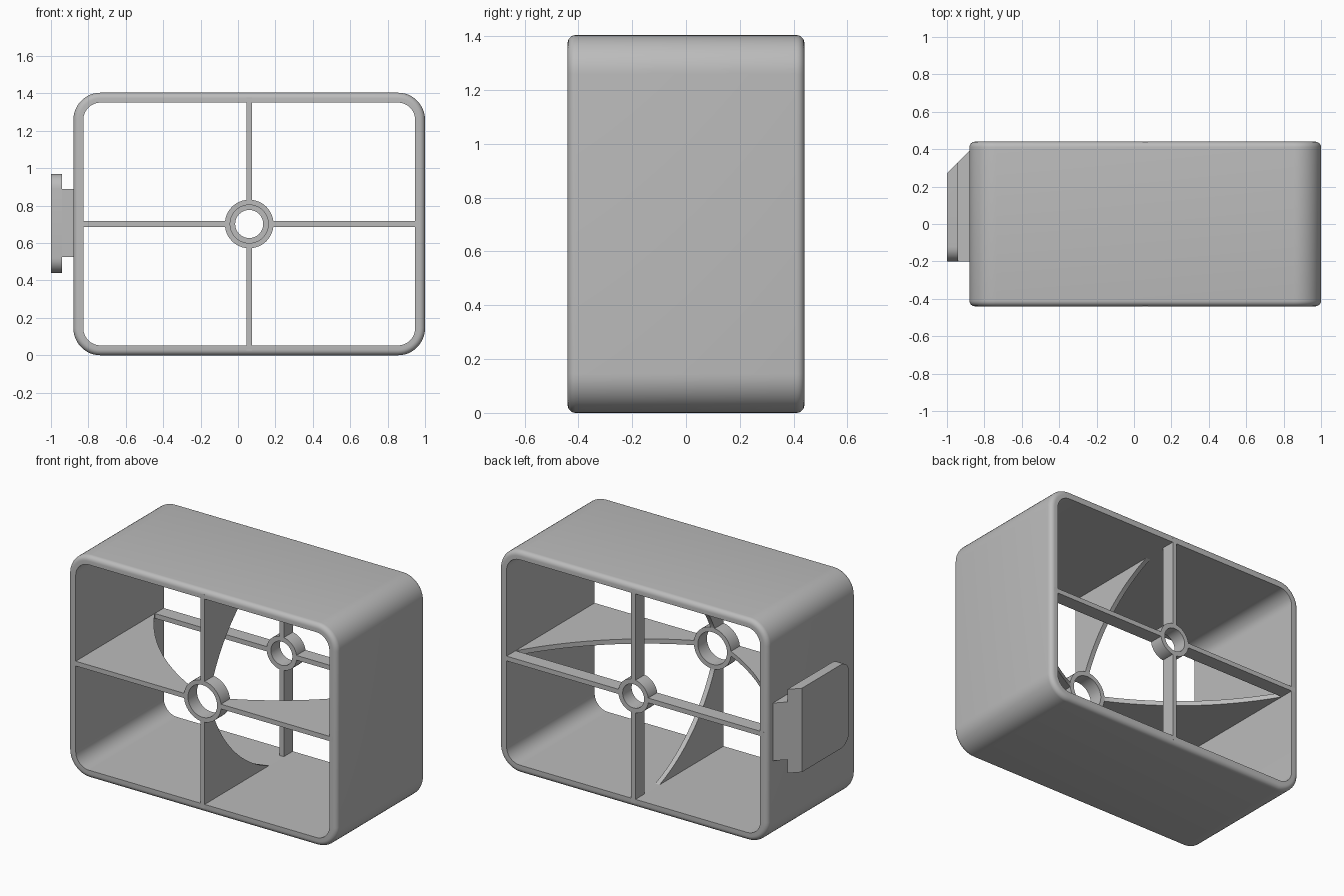
import bpy, bmesh, math
from mathutils import Vector

old = bpy.data.objects.get("Cube")
if old:
    bpy.data.objects.remove(old, do_unlink=True)

grey = bpy.data.materials.new("plain_grey")
grey.use_nodes = True
colour = (0.5, 0.5, 0.5, 1)
grey.diffuse_color = colour
grey.node_tree.nodes["Principled BSDF"].inputs["Base Color"].default_value = colour

HUB_X, HUB_Z = 0.06, 0.702      # axis through the frame
HALF_W, HALF_H, HALF_D = 0.94, 0.702, 0.44
WALL, FILLET, CORNER = 0.053, 0.03, 0.145
RIB_DEPTH, RIB_THICK = 0.09, 0.03


def finish(name, bm):
    bmesh.ops.recalc_face_normals(bm, faces=bm.faces)
    mesh = bpy.data.meshes.new(name)
    bm.to_mesh(mesh)
    bm.free()
    mesh.materials.append(grey)
    obj = bpy.data.objects.new(name, mesh)
    bpy.context.collection.objects.link(obj)
    bpy.ops.object.select_all(action="DESELECT")
    obj.select_set(True)
    bpy.context.view_layer.objects.active = obj
    bpy.ops.object.shade_smooth_by_angle(angle=math.radians(30))
    return obj


def loft(name, rings):
    """Skin a closed sequence of closed rings."""
    bm = bmesh.new()
    rows = [[bm.verts.new(p) for p in ring] for ring in rings]
    for a, b in zip(rows, rows[1:] + rows[:1]):
        for i in range(len(a)):
            j = (i + 1) % len(a)
            bm.faces.new((a[i], a[j], b[j], b[i]))
    return finish(name, bm)


def prism(name, points, offset):
    """Extrude a flat outline along an offset."""
    bm = bmesh.new()
    face = bm.faces.new([bm.verts.new(p) for p in points])
    new = bmesh.ops.extrude_face_region(bm, geom=[face])["geom"]
    bmesh.ops.translate(bm, vec=offset,
                        verts=[v for v in new if isinstance(v, bmesh.types.BMVert)])
    return finish(name, bm)


def rounded_ring(inset, y, steps=12):
    r = CORNER - inset
    ring = []
    for q, (sx, sz) in enumerate(((1, 1), (-1, 1), (-1, -1), (1, -1))):
        for k in range(steps + 1):
            a = (q + k / steps) * math.pi / 2
            ring.append((HUB_X + sx * (HALF_W - CORNER) + r * math.cos(a), y,
                         HUB_Z + sz * (HALF_H - CORNER) + r * math.sin(a)))
    return ring


# Box frame: wall section with rounded outer edges, swept round the opening
arc = [(FILLET * (1 - math.sin(a)), HALF_D - FILLET * (1 - math.cos(a)))
       for a in (k * math.pi / 12 for k in range(7))]
section = [(WALL, HALF_D)] + arc
section += [(t, -y) for t, y in reversed(section)]
loft("box_frame", [rounded_ring(t, y) for t, y in section])


# Hubs: short tubes on the axis
def hub(name, outer, inner, y0, y1, sides=48):
    def ring(r, y):
        return [(HUB_X + r * math.cos(2 * math.pi * k / sides), y,
                 HUB_Z + r * math.sin(2 * math.pi * k / sides)) for k in range(sides)]
    loft(name, [ring(outer, y0), ring(outer, y1), ring(inner, y1), ring(inner, y0)])


FRONT_IN, REAR_IN = -HALF_D + RIB_DEPTH, HALF_D - RIB_DEPTH
hub("front_hub", 0.13, 0.102, -HALF_D, FRONT_IN)
hub("rear_hub", 0.105, 0.075, REAR_IN, HALF_D)


def bowed(p, q, sag, steps=20):
    """Circular arc from p to q, bulging to the right by sag."""
    p, q = Vector(p), Vector(q)
    half = (q - p).length / 2
    radius = (half * half + sag * sag) / (2 * sag)
    along = (q - p).normalized()
    side = Vector((along.y, -along.x))
    centre = (p + q) / 2 - side * (radius - sag)
    span = math.asin(half / radius)
    return [tuple(centre + radius * (side * math.cos(a) + along * math.sin(a)))
            for a in (span * (2 * k / steps - 1) for k in range(steps + 1))]


# Arms: four curved gussets in front and four straight ribs behind
arms = (("left", Vector((1, 0, 0)), HALF_W, REAR_IN),
        ("right", Vector((-1, 0, 0)), HALF_W, REAR_IN),
        ("upper", Vector((0, 0, 1)), HALF_H, 0.2),
        ("lower", Vector((0, 0, -1)), HALF_H, 0.2))
for side, out, reach, tip in arms:
    wall, end = reach - WALL, reach - WALL / 2
    across = Vector((abs(out.z), 0, abs(out.x))) * RIB_THICK
    gusset = [(0.115, FRONT_IN)] + bowed((0.13, FRONT_IN), (wall, tip), 0.075)
    gusset += [(end, tip), (end, -HALF_D), (0.115, -HALF_D)]
    rib = [(0.09, REAR_IN), (end, REAR_IN), (end, HALF_D), (0.09, HALF_D)]
    for name, outline in ((side + "_front_gusset", gusset), (side + "_rear_rib", rib)):
        prism(name, [Vector((HUB_X, y, HUB_Z)) + out * u - across / 2
                     for u, y in outline], across)


# Side mount: T-shaped slide with a slanted rear end
def slide(name, x0, x1, z0, z1, radius):
    front, slant = -0.2, -0.61      # rear end lies where y + x * -1 = 1.27
    corners = []
    for zc, sign in ((z0 + radius, -1), (z1 - radius, 1)):
        pts = [(front + radius * (1 - math.sin(a)), zc + sign * radius * math.cos(a))
               for a in (k * math.pi / 16 for k in range(9))] if radius else [(front, zc)]
        corners += pts if sign < 0 else pts[::-1]
    outline = [(None, z0)] + corners + [(None, z1)]
    bm = bmesh.new()
    rows = [[bm.verts.new((x, 1.27 + x if y is None else y, z)) for y, z in outline]
            for x in (x0, x1)]
    for row in rows:
        bm.faces.new(row)
    for i in range(len(outline)):
        j = (i + 1) % len(outline)
        bm.faces.new((rows[0][i], rows[0][j], rows[1][j], rows[1][i]))
    finish(name, bm)


slide("mount_stem", -0.94, -0.87, 0.525, 0.89, 0)
slide("mount_plate", -1.0, -0.94, 0.44, 0.97, 0.08)
